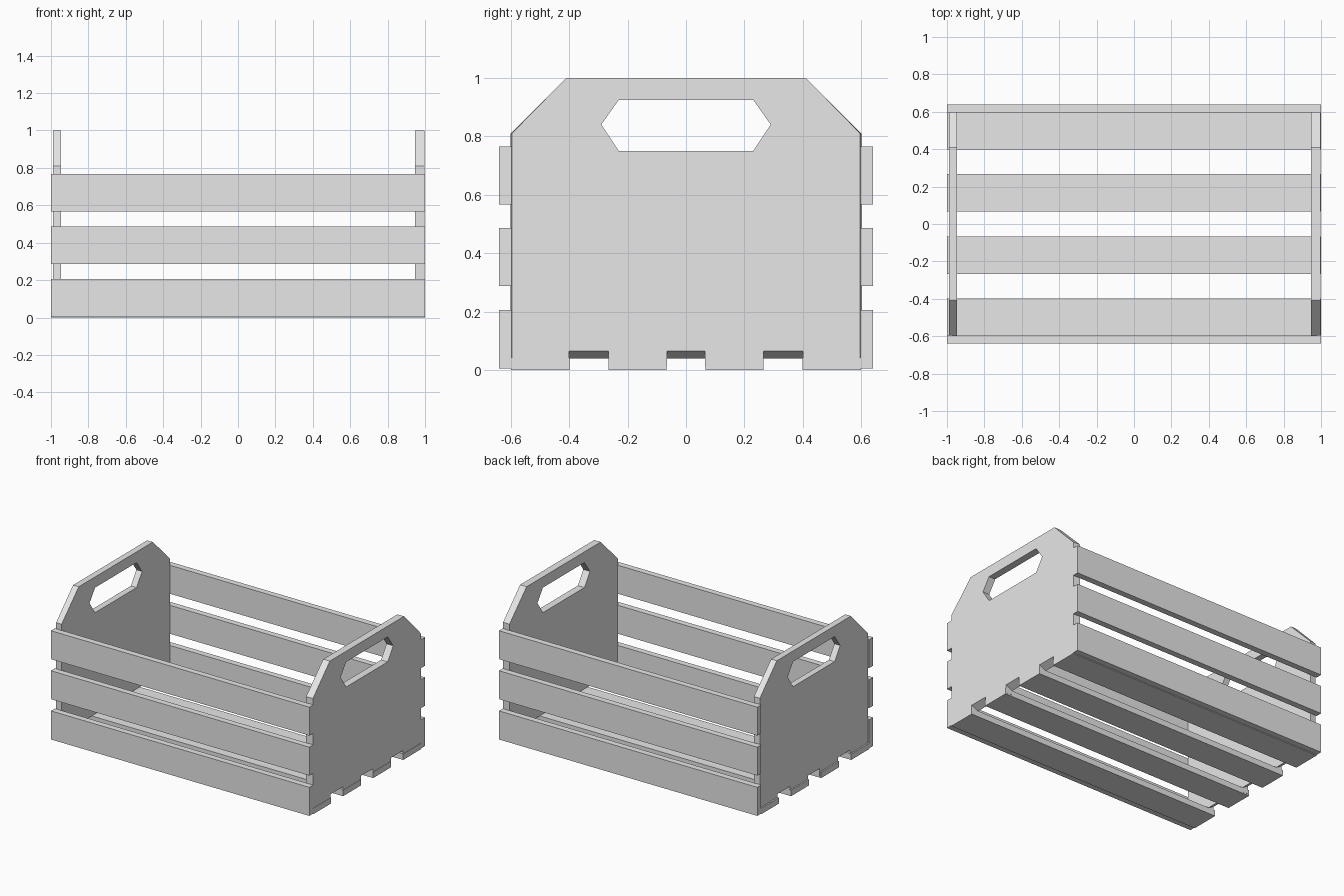
import bpy
import bmesh

cube = bpy.data.objects.get("Cube")
if cube:
    bpy.data.objects.remove(cube, do_unlink=True)

grey = bpy.data.materials.new("light_grey")
grey.use_nodes = True
COLOUR = (0.8, 0.8, 0.8, 1)
grey.diffuse_color = COLOUR
grey.node_tree.nodes["Principled BSDF"].inputs["Base Color"].default_value = COLOUR


def finish(name, bm):
    bmesh.ops.recalc_face_normals(bm, faces=bm.faces)
    mesh = bpy.data.meshes.new(name)
    bm.to_mesh(mesh)
    bm.free()
    mesh.materials.append(grey)
    bpy.context.collection.objects.link(bpy.data.objects.new(name, mesh))


def slat(name, y0, y1, z0, z1):
    """Full-length board along x."""
    bm = bmesh.new()
    bmesh.ops.create_cube(bm, size=1)
    for v in bm.verts:
        v.co = (2 * v.co.x,
                y1 if v.co.y > 0 else y0,
                z1 if v.co.z > 0 else z0)
    finish(name, bm)


def mirrored(half):
    """Close a half profile across y = 0."""
    return half + [(-y, z) for y, z in reversed(half)]


def outline(side, notch):
    """Panel profile: sloped shoulders, notched between the floor slats."""
    return mirrored([(0.065, notch), (0.065, 0.01), (0.265, 0.01), (0.265, notch),
                     (0.4, notch), (0.4, 0.01), (side, 0.01),
                     (side, 0.81), (0.41, 1.0)][::-1])


def grip_hole():
    return [(-0.29, 0.84), (-0.23, 0.925), (0.23, 0.925),
            (0.29, 0.84), (0.23, 0.75), (-0.23, 0.75)]


def end_panel(name, x_outer, x_inner):
    bm = bmesh.new()
    outer_loops = [outline(0.596, 0.065), grip_hole()]
    inner_loops = [outline(0.6, 0.04), grip_hole()]
    caps = [[], []]
    for outer, inner in zip(outer_loops, inner_loops):
        rings = [[bm.verts.new((x, y, z)) for y, z in pts]
                 for x, pts in ((x_outer, outer), (x_inner, inner))]
        n = len(outer)
        for i in range(n):
            j = (i + 1) % n
            bm.faces.new((rings[0][i], rings[0][j], rings[1][j], rings[1][i]))
            for cap, ring in zip(caps, rings):
                cap.append(bm.edges.get((ring[i], ring[j])))
    # Flat faces around the grip hole
    for cap in caps:
        bmesh.ops.triangle_fill(bm, edges=cap, use_beauty=True, use_dissolve=False)
    finish(name, bm)


# End panels with grip holes
end_panel("left_end_panel", 0.998, 0.947)
end_panel("right_end_panel", -0.99, -0.946)

# Side slats
for level, (low, high) in {"lower": (0.005, 0.205), "middle": (0.287, 0.486),
                           "upper": (0.567, 0.766)}.items():
    slat("front_" + level + "_slat", -0.64, -0.597, low, high)
    slat("back_" + level + "_slat", 0.597, 0.64, low, high)

# Floor slats
for number, middle in enumerate((-0.498, -0.166, 0.166, 0.498), 1):
    slat(f"floor_slat_{number}", middle - 0.1, middle + 0.1, 0, 0.041)
